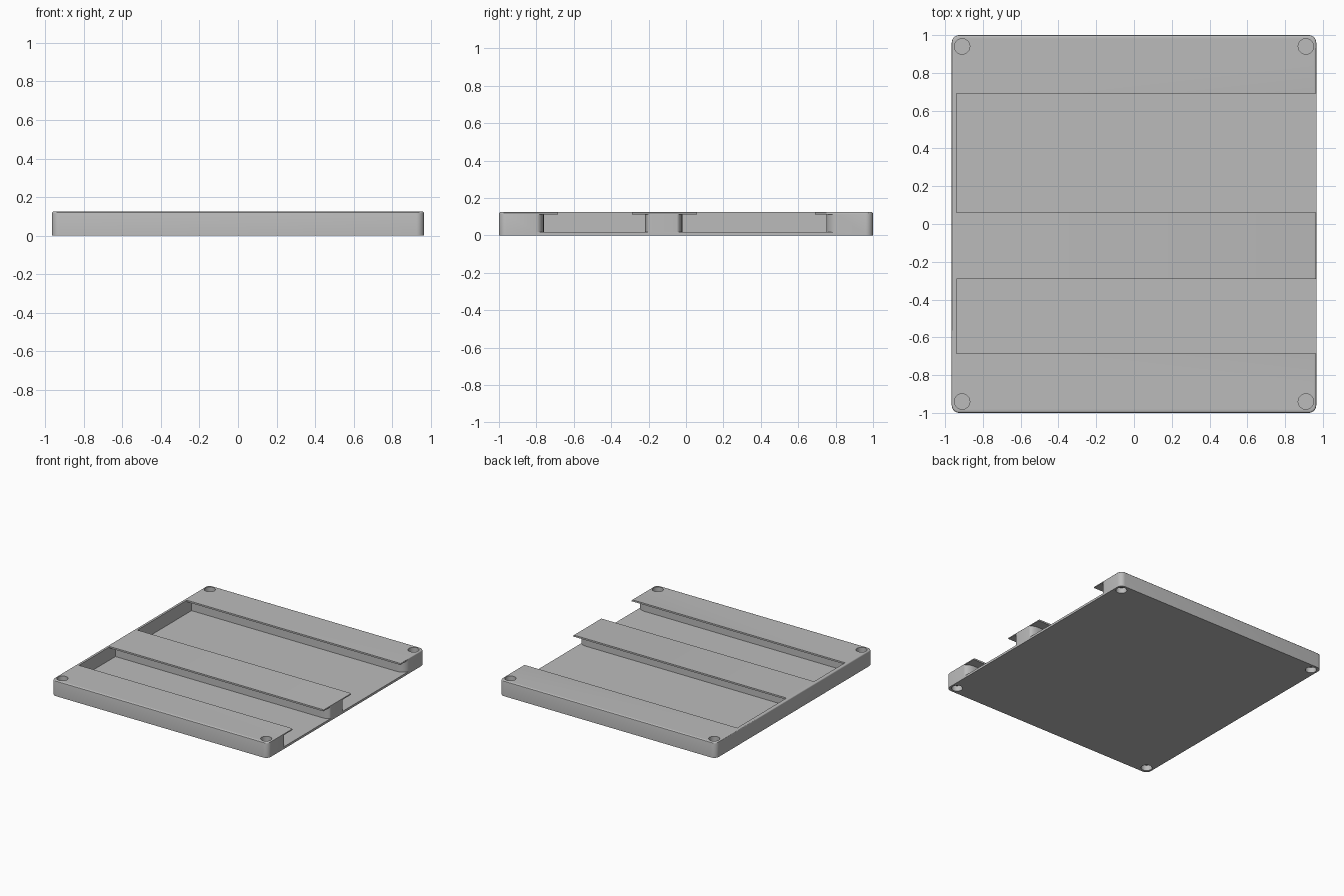
import bpy, bmesh
from math import sin, cos, pi

cube = bpy.data.objects.get("Cube")
if cube:
    bpy.data.objects.remove(cube, do_unlink=True)

HALF_X, HALF_Y, HEIGHT = 0.965, 1.0, 0.125
FLOOR, LIP = 0.018, 0.112      # channel floor and underside of the lips
SLOT_START = -0.94             # closed end of both channels

grey = bpy.data.materials.new("plain grey")
grey.use_nodes = True
colour = (0.5, 0.5, 0.5, 1)
grey.diffuse_color = colour
grey.node_tree.nodes["Principled BSDF"].inputs["Base Color"].default_value = colour


def prism(name, outline, z0, z1):
    """Extrude a counter-clockwise outline between two heights."""
    bm = bmesh.new()
    face = bm.faces.new([bm.verts.new((x, y, z0)) for x, y in outline])
    new = bmesh.ops.extrude_face_region(bm, geom=[face])["geom"]
    bmesh.ops.translate(bm, vec=(0, 0, z1 - z0),
                        verts=[v for v in new if isinstance(v, bmesh.types.BMVert)])
    bmesh.ops.recalc_face_normals(bm, faces=bm.faces)
    mesh = bpy.data.meshes.new(name)
    bm.to_mesh(mesh)
    bm.free()
    obj = bpy.data.objects.new(name, mesh)
    bpy.context.collection.objects.link(obj)
    mesh.materials.append(grey)
    return obj


def circle(cx, cy, r, n=24):
    return [(cx + r * cos(2 * pi * i / n), cy + r * sin(2 * pi * i / n)) for i in range(n)]


def rectangle(x0, y0, x1, y1):
    return [(x0, y0), (x1, y0), (x1, y1), (x0, y1)]


def rounded_rectangle(hx, hy, r, n=8):
    points = []
    for corner, (sx, sy) in enumerate([(1, 1), (-1, 1), (-1, -1), (1, -1)]):
        for i in range(n + 1):
            a = (corner + i / n) * pi / 2
            points.append((sx * (hx - r) + r * cos(a), sy * (hy - r) + r * sin(a)))
    return points


def mouth(y, flare, length=0.07, n=8):
    """Wall line whose open end is rounded outwards."""
    curve = [(HALF_X - length * (1 - sin(i / n * pi / 2)),
              y + flare * (1 - cos(i / n * pi / 2))) for i in range(n + 1)]
    return [(SLOT_START, y)] + curve + [(1.1, y + flare)]


# Tray body with rounded corners and a softened top rim
tray = prism("tray", rounded_rectangle(HALF_X, HALF_Y, 0.04), 0, HEIGHT)
bm = bmesh.new()
bm.from_mesh(tray.data)
rim = [e for e in bm.edges if all(v.co.z > HEIGHT - 0.001 for v in e.verts)]
bmesh.ops.bevel(bm, geom=rim, offset=0.01, segments=3, profile=0.5, affect='EDGES')
bm.to_mesh(tray.data)
bm.free()

cutters = []
# Channels: (wall, flare) for each undercut side, then the narrower lip opening
channels = [("front", (-0.76, -0.04), (-0.22, 0.025), (-0.685, -0.29)),
            ("back", (-0.02, -0.03), (0.75, 0.065), (0.06, 0.69))]
for name, low, high, opening in channels:
    outline = mouth(*low) + mouth(*high)[::-1]
    cutters.append(prism(name + "_channel_cutter", outline, FLOOR, LIP))
    cutters.append(prism(name + "_opening_cutter",
                         rectangle(SLOT_START, opening[0], 1.1, opening[1]),
                         LIP - 0.03, 0.2))

# Round blind pockets in the corners, above and below
for sx in (-1, 1):
    for sy in (-1, 1):
        spot = circle(sx * 0.91, sy * 0.94, 0.041)
        cutters.append(prism("top_pocket_cutter", spot, HEIGHT - 0.045, 0.2))
        cutters.append(prism("bottom_pocket_cutter", spot, -0.1, 0.045))

for cutter in cutters:
    cutter.hide_render = True
    cut = tray.modifiers.new(cutter.name, 'BOOLEAN')
    cut.operation = 'DIFFERENCE'
    cut.solver = 'EXACT'
    cut.object = cutter

# Bake the cuts and remove the cutters
bpy.context.view_layer.update()
graph = bpy.context.evaluated_depsgraph_get()
result = bpy.data.meshes.new_from_object(tray.evaluated_get(graph))
tray.modifiers.clear()
tray.data = result
for cutter in cutters:
    bpy.data.objects.remove(cutter, do_unlink=True)

bpy.ops.object.select_all(action='DESELECT')
tray.select_set(True)
bpy.context.view_layer.objects.active = tray
bpy.ops.object.shade_smooth_by_angle(angle=pi / 6)
